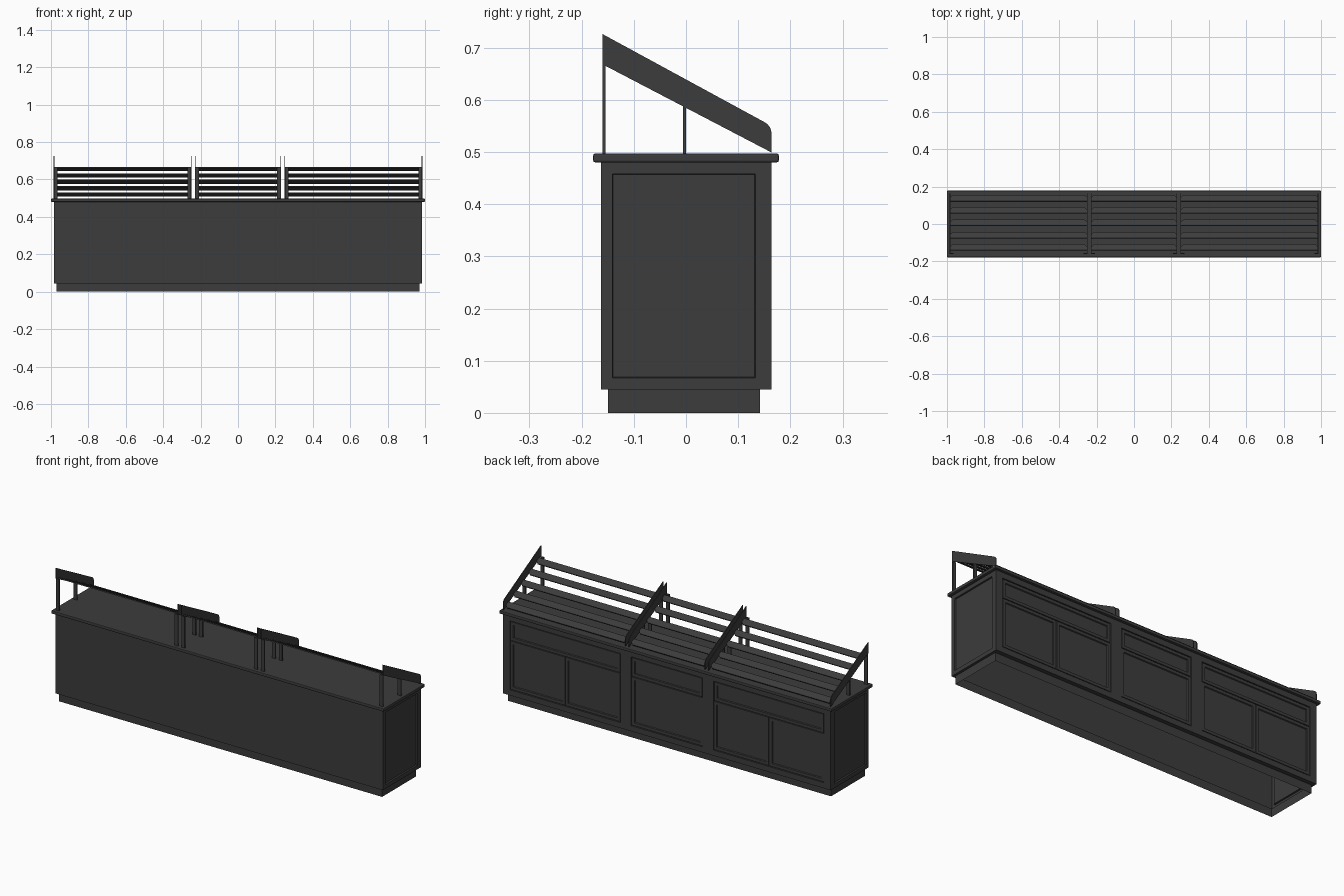
import bpy, bmesh, math
from mathutils import Vector, Matrix

if "Cube" in bpy.data.objects:
    bpy.data.objects.remove(bpy.data.objects["Cube"])

dark = bpy.data.materials.new("dark_paint")
dark.diffuse_color = (0.045, 0.045, 0.045, 1)
dark.use_nodes = True
dark.node_tree.nodes["Principled BSDF"].inputs["Base Color"].default_value = dark.diffuse_color


def finish(bm, name):
    bmesh.ops.recalc_face_normals(bm, faces=bm.faces)
    me = bpy.data.meshes.new(name)
    bm.to_mesh(me)
    bm.free()
    me.materials.append(dark)
    ob = bpy.data.objects.new(name, me)
    bpy.context.collection.objects.link(ob)
    return ob


def box_bm(x0, x1, y0, y1, z0, z1):
    bm = bmesh.new()
    size = Matrix.Diagonal((x1 - x0, y1 - y0, z1 - z0, 1))
    mid = Matrix.Translation(((x0 + x1) / 2, (y0 + y1) / 2, (z0 + z1) / 2))
    bmesh.ops.create_cube(bm, size=1, matrix=mid @ size)
    bm.normal_update()
    return bm


def box(name, *dims):
    return finish(box_bm(*dims), name)


def facing(bm, axis):
    return [f for f in bm.faces if f.normal.dot(Vector(axis)) > 0.99]


def recess(bm, face, border, slope, depth):
    bmesh.ops.inset_region(bm, faces=[face], thickness=border)
    bmesh.ops.inset_region(bm, faces=[face], thickness=slope, depth=-depth)


def prism(name, pts, offset):
    """Extrude a planar outline along an offset vector."""
    bm = bmesh.new()
    face = bm.faces.new([bm.verts.new(p) for p in pts])
    new = bmesh.ops.extrude_face_region(bm, geom=[face])["geom"]
    bmesh.ops.translate(bm, vec=offset,
                        verts=[v for v in new if isinstance(v, bmesh.types.BMVert)])
    return finish(bm, name)


# Hollow cabinet body with recessed end panels and an open plinth below
bm = box_bm(-0.985, 0.985, -0.163, 0.155, 0.045, 0.48)
ends = facing(bm, (1, 0, 0)) + facing(bm, (-1, 0, 0))
bottom = facing(bm, (0, 0, -1))[0]
for f in ends:
    recess(bm, f, 0.031, 0.002, 0.008)
bmesh.ops.inset_region(bm, faces=[bottom], thickness=0.019)
new = bmesh.ops.extrude_face_region(bm, geom=[bottom])["geom"]
bmesh.ops.translate(bm, vec=(0, 0, -0.045),
                    verts=[v for v in new if isinstance(v, bmesh.types.BMVert)])
bm.normal_update()
low = [f for f in bm.faces if f.calc_center_median().z < 0.001]
kill = low + ([bottom] if bottom.is_valid else [])
bmesh.ops.delete(bm, geom=list(set(kill)), context='FACES')
finish(bm, "cabinet_body")

# Countertop with softened edges
top = box("countertop", -1, 1, -0.178, 0.178, 0.48, 0.497)
bev = top.modifiers.new("soft_edge", 'BEVEL')
bev.width, bev.segments = 0.004, 2

# Face frame on the back
for x0, x1 in ((-0.985, -0.945), (-0.28, -0.215), (0.215, 0.28), (0.945, 0.985)):
    box("frame_stile", x0, x1, 0.155, 0.164, 0.045, 0.48)
for x0, x1 in ((-0.945, -0.28), (-0.215, 0.215), (0.28, 0.945)):
    box("frame_top_rail", x0, x1, 0.155, 0.164, 0.45, 0.48)
    box("frame_bottom_rail", x0, x1, 0.155, 0.164, 0.045, 0.075)


# Drawer and door fronts
def front(name, x0, x1, z0, z1):
    bm = box_bm(x0, x1, 0.155, 0.1625, z0, z1)
    recess(bm, facing(bm, (0, 1, 0))[0], 0.022, 0.004, 0.005)
    finish(bm, name)


gap = 0.004
for x0, x1, doors in ((-0.945, -0.28, 2), (-0.215, 0.215, 1), (0.28, 0.945, 2)):
    front("drawer_front", x0 + gap, x1 - gap, 0.345, 0.446)
    w = (x1 - x0) / doors
    for i in range(doors):
        front("door", x0 + i * w + gap / 2, x0 + (i + 1) * w - gap / 2, 0.079, 0.341)

# Sloping rack side plates and their upright posts
arc = [(0.139 + 0.025 * math.cos(a), 0.535 + 0.025 * math.sin(a))
       for a in (math.radians(d) for d in (0, 15, 30, 45, 60))]
plate = [(-0.16, 0.668), (0.164, 0.499)] + arc + [(-0.16, 0.726)]
bays = ((-0.986, -0.248), (-0.231, 0.231), (0.248, 0.986))
for x0, x1 in bays:
    for x, inward in ((x0, 1), (x1, -1)):
        prism("rack_side", [(x, y, z) for y, z in plate], (0.004 * inward, 0, 0))
        for y, h in ((-0.157, 0.668), (-0.003, 0.588)):
            a, b = sorted((x + 0.002 * inward, x + 0.022 * inward))
            box("rack_post", a, b, y - 0.003, y + 0.003, 0.497, h)

# Tilted slats with chamfered corners
slope = Vector((0, 0.324, -0.169)).normalized()
normal = Vector((0, 0.169, 0.324)).normalized()
for x0, x1 in bays:
    a, b = x0 + 0.003, x1 - 0.003
    for i in range(5):
        y = -0.128 + i * 0.066
        c = Vector((0, y, 0.668 - (y + 0.16) * 0.5216)) + normal * 0.003
        outline = [(a, -0.018), (b, -0.018), (b, 0.003), (b - 0.014, 0.018),
                   (a + 0.014, 0.018), (a, 0.003)]
        prism("rack_slat", [c + slope * t + Vector((x, 0, 0)) for x, t in outline],
              normal * 0.006)
